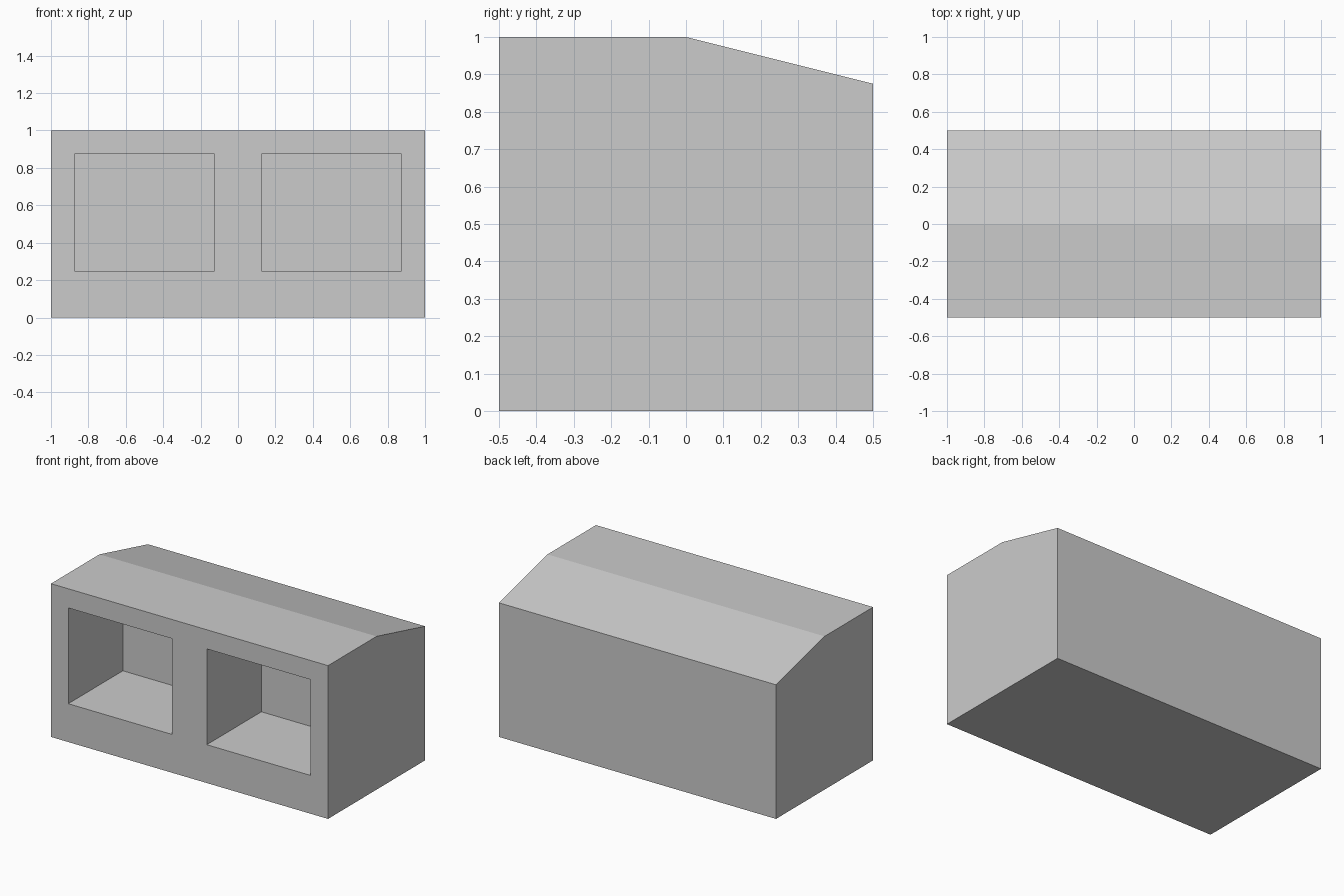
import bpy
import bmesh

if "Cube" in bpy.data.objects:
    bpy.data.objects.remove(bpy.data.objects["Cube"])


def prism(name, profile, x0, x1):
    """Extrude a closed (y, z) profile along x."""
    bm = bmesh.new()
    face = bm.faces.new([bm.verts.new((x0, y, z)) for y, z in profile])
    ext = bmesh.ops.extrude_face_region(bm, geom=[face])
    verts = [g for g in ext["geom"] if isinstance(g, bmesh.types.BMVert)]
    bmesh.ops.translate(bm, verts=verts, vec=(x1 - x0, 0, 0))
    bmesh.ops.recalc_face_normals(bm, faces=bm.faces)
    mesh = bpy.data.meshes.new(name)
    bm.to_mesh(mesh)
    bm.free()
    obj = bpy.data.objects.new(name, mesh)
    bpy.context.collection.objects.link(obj)
    return obj


# Solid body: flat top at the front, sloping down to the back
body = prism("cubby_body",
             [(-0.5, 0), (0.5, 0), (0.5, 0.875), (0, 1), (-0.5, 1)], -1, 1)

# Two open compartments cut into the front
for side, x0 in (("left", -0.875), ("right", 0.125)):
    cutter = prism(side + "_compartment_cutter",
                   [(-0.7, 0.25), (0.0625, 0.25), (0.0625, 0.875), (-0.7, 0.875)],
                   x0, x0 + 0.75)
    cutter.hide_render = True
    cutter.hide_set(True)
    cut = body.modifiers.new(side + "_compartment", 'BOOLEAN')
    cut.operation = 'DIFFERENCE'
    cut.solver = 'EXACT'
    cut.object = cutter
